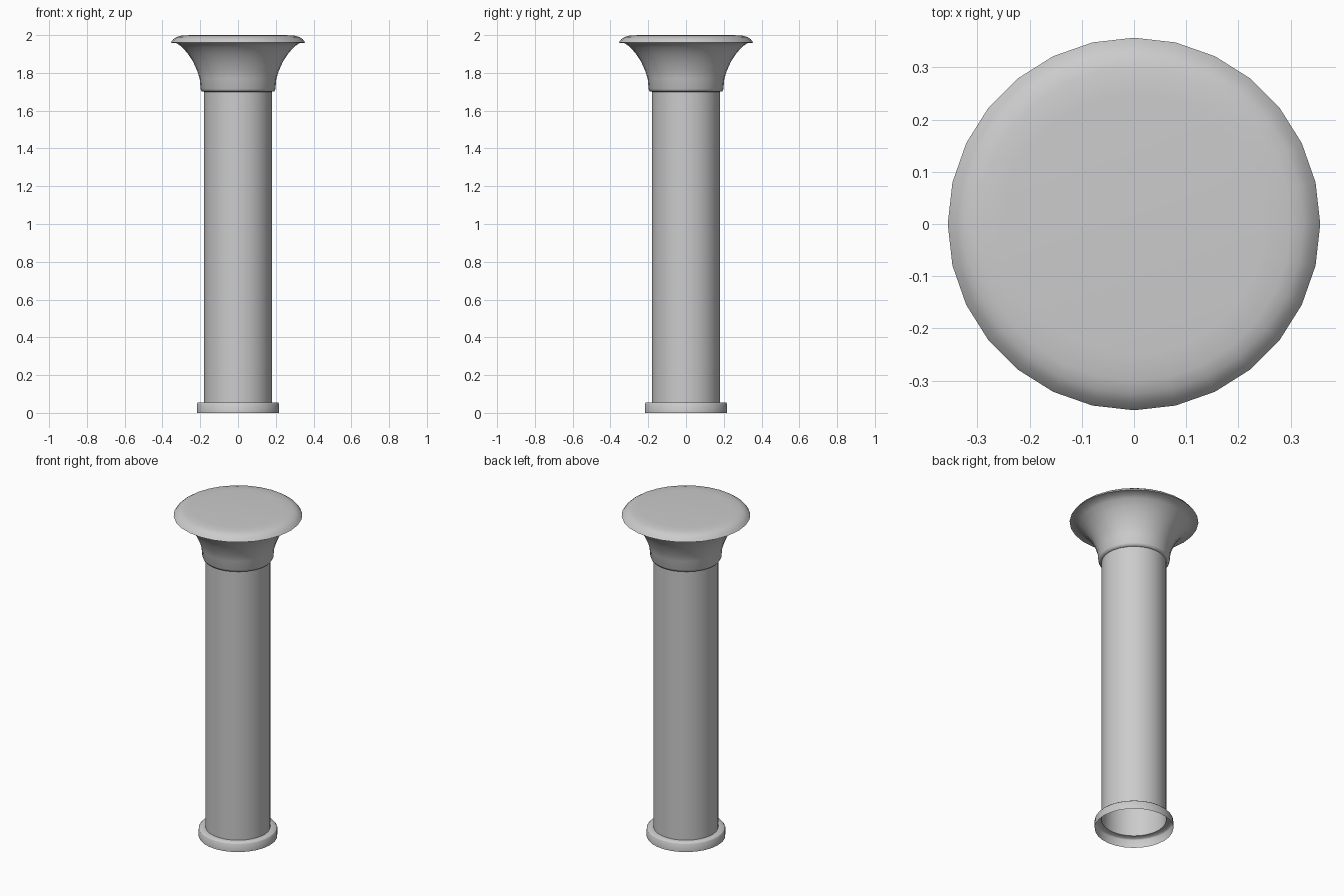
import bpy, bmesh, math

if "Cube" in bpy.data.objects:
    bpy.data.objects.remove(bpy.data.objects["Cube"])

SIDES = 28


def lathe(name, profile, angle=40):
    """Revolve an (r, z) profile around z; r = 0 closes to a point."""
    bm = bmesh.new()
    rings = []
    for r, z in profile:
        if r == 0:
            rings.append([bm.verts.new((0, 0, z))] * SIDES)
        else:
            rings.append([bm.verts.new((r * math.cos(math.tau * i / SIDES),
                                        r * math.sin(math.tau * i / SIDES), z))
                          for i in range(SIDES)])
    for low, high in zip(rings, rings[1:]):
        for i in range(SIDES):
            j = (i + 1) % SIDES
            corners = [low[i], low[j], high[j], high[i]]
            bm.faces.new(list(dict.fromkeys(corners)))
    mesh = bpy.data.meshes.new(name)
    bm.to_mesh(mesh)
    bm.free()
    obj = bpy.data.objects.new(name, mesh)
    bpy.context.collection.objects.link(obj)
    bpy.ops.object.select_all(action='DESELECT')
    obj.select_set(True)
    bpy.context.view_layer.objects.active = obj
    bpy.ops.object.shade_smooth_by_angle(angle=math.radians(angle))
    return obj


# Base ring, hollow underneath
lathe("base_ring", [(0.218, 0), (0.218, 0.048), (0.212, 0.055), (0.18, 0.055)], 50)

# Open tube shaft
lathe("shaft", [(0.18, 0.055), (0.18, 1.70)])

# Flared capital with a bevelled, closed top
lathe("capital", [(0.18, 1.70), (0.192, 1.702), (0.198, 1.715), (0.203, 1.77),
                  (0.216, 1.81), (0.238, 1.86), (0.268, 1.905), (0.30, 1.94),
                  (0.325, 1.957), (0.357, 1.96), (0.343, 1.978), (0.325, 1.99), (0.30, 1.997),
                  (0.25, 2.0), (0, 2.0)], 60)
